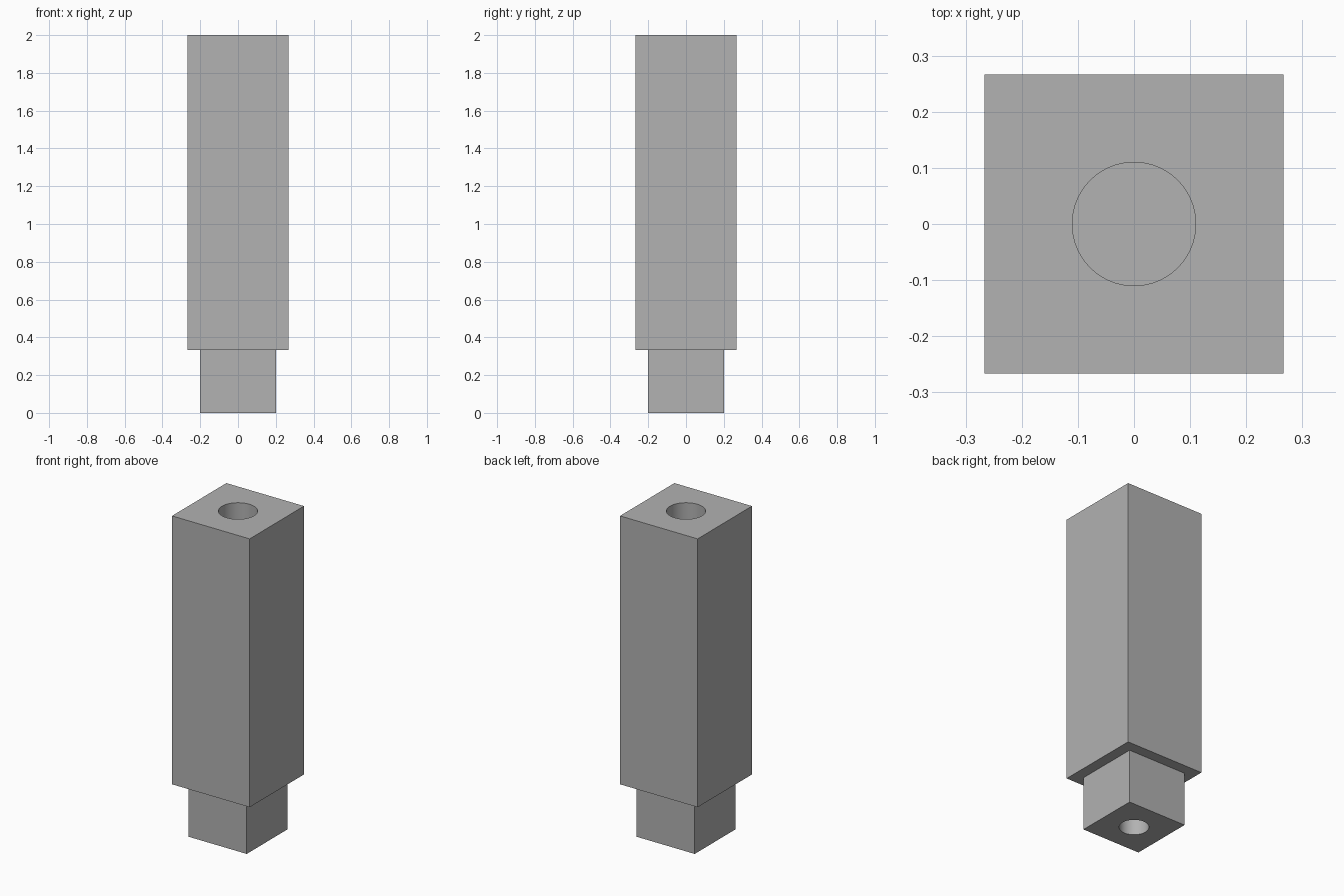
import bpy
import math

# Proportions in small units: the whole pin is 30 units tall
UNIT = 2 / 30
HEIGHT, BODY_WIDTH = 30, 8
FOOT_WIDTH, FOOT_HEIGHT = 6, 5
TOP_BORE, BOTTOM_BORE = 3.3, 2.5
BORE_DEPTH = 10

if "Cube" in bpy.data.objects:
    bpy.data.objects.remove(bpy.data.objects["Cube"], do_unlink=True)

# Single plain grey
grey = bpy.data.materials.new("plain grey")
grey.use_nodes = True
colour = (0.445, 0.445, 0.445, 1)
grey.diffuse_color = colour
grey.node_tree.nodes["Principled BSDF"].inputs["Base Color"].default_value = colour


def square_block(name, width, bottom, top):
    bpy.ops.mesh.primitive_cube_add(size=1, location=(0, 0, (bottom + top) / 2 * UNIT))
    block = bpy.context.object
    block.name = name
    block.scale = (width * UNIT, width * UNIT, (top - bottom) * UNIT)
    bpy.ops.object.transform_apply(location=True, rotation=False, scale=True)
    block.data.materials.append(grey)
    return block


def apply_boolean(target, tool, operation):
    """Combine tool with target, then discard the tool."""
    mod = target.modifiers.new("boolean", 'BOOLEAN')
    mod.operation = operation
    mod.solver = 'EXACT'
    mod.object = tool
    bpy.context.view_layer.objects.active = target
    bpy.ops.object.modifier_apply(modifier=mod.name)
    bpy.data.objects.remove(tool, do_unlink=True)


def drill(target, diameter, bottom, top):
    bpy.ops.mesh.primitive_cylinder_add(
        vertices=64, radius=diameter / 2 * UNIT, depth=(top - bottom) * UNIT,
        location=(0, 0, (bottom + top) / 2 * UNIT))
    cutter = bpy.context.object
    cutter.hide_render = True
    cutter.data.materials.append(grey)
    apply_boolean(target, cutter, 'DIFFERENCE')


# Square body with a narrower square foot joined under it
pillar = square_block("square_pillar", BODY_WIDTH, FOOT_HEIGHT, HEIGHT)
foot = square_block("square_foot", FOOT_WIDTH, 0, FOOT_HEIGHT + 1)
apply_boolean(pillar, foot, 'UNION')

# Blind bores at both ends
drill(pillar, TOP_BORE, HEIGHT - BORE_DEPTH, HEIGHT + 1)
drill(pillar, BOTTOM_BORE, -1, BORE_DEPTH)

# Smooth bore walls, sharp block edges
bpy.ops.object.select_all(action='DESELECT')
pillar.select_set(True)
bpy.context.view_layer.objects.active = pillar
bpy.ops.object.shade_smooth_by_angle(angle=math.radians(30))
